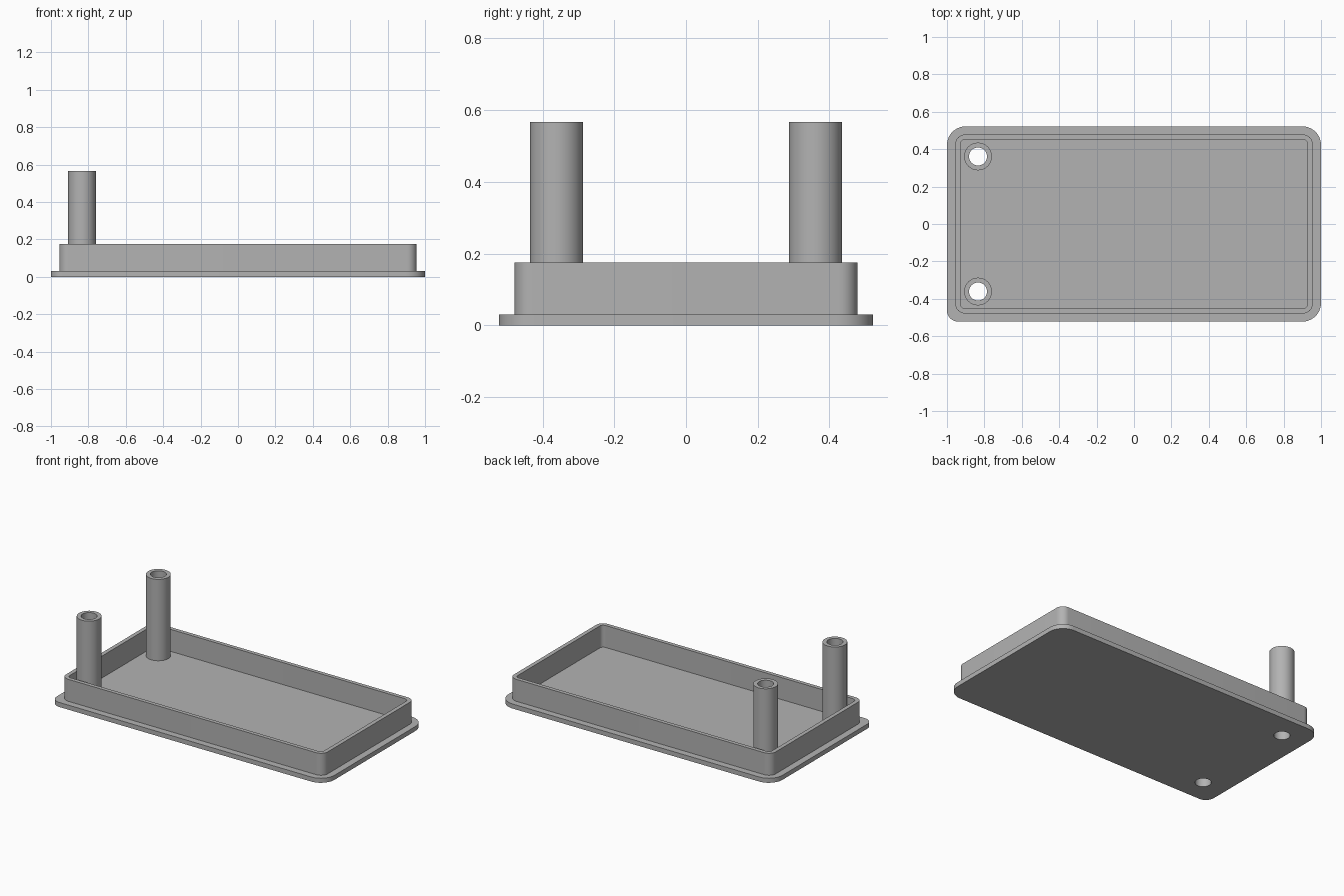
import bpy
import bmesh
import math

cube = bpy.data.objects.get("Cube")
if cube:
    bpy.data.objects.remove(cube)

grey = bpy.data.materials.new("plain grey")
grey.use_nodes = True
colour = (0.45, 0.45, 0.45, 1)
grey.diffuse_color = colour
grey.node_tree.nodes["Principled BSDF"].inputs["Base Color"].default_value = colour


def arc(x, y, radius, start, end, steps):
    """Points from start to end, in degrees, around a centre."""
    angles = [math.radians(start + (end - start) * i / steps) for i in range(steps + 1)]
    return [(x + radius * math.cos(a), y + radius * math.sin(a)) for a in angles]


def circle(x, y, radius, steps=48):
    return arc(x, y, radius, 0, 360, steps)[:-1]


def rounded_rectangle(half_x, half_y, radii):
    """Corner radii run anticlockwise from the back left corner."""
    signs = [(1, 1), (-1, 1), (-1, -1), (1, -1)]
    points = []
    for i, ((sx, sy), r) in enumerate(zip(signs, radii)):
        points += arc(sx * (half_x - r), sy * (half_y - r), r, 90 * i, 90 * i + 90, 10)
    return points


def extrude_outlines(name, outlines, bottom, top):
    """Solid from an outer outline and any holes inside it."""
    bm = bmesh.new()
    for outline in outlines:
        verts = [bm.verts.new((x, y, bottom)) for x, y in outline]
        for a, b in zip(verts, verts[1:] + verts[:1]):
            bm.edges.new((a, b))
    bmesh.ops.triangle_fill(bm, edges=bm.edges[:], use_beauty=True, normal=(0, 0, 1))
    solid = bmesh.ops.extrude_face_region(bm, geom=bm.faces[:], use_keep_orig=True)
    raised = [g for g in solid["geom"] if isinstance(g, bmesh.types.BMVert)]
    bmesh.ops.translate(bm, verts=raised, vec=(0, 0, top - bottom))
    bmesh.ops.recalc_face_normals(bm, faces=bm.faces[:])
    mesh = bpy.data.meshes.new(name)
    bm.to_mesh(mesh)
    bm.free()
    mesh.materials.append(grey)
    part = bpy.data.objects.new(name, mesh)
    bpy.context.collection.objects.link(part)
    bpy.ops.object.select_all(action="DESELECT")
    part.select_set(True)
    bpy.context.view_layer.objects.active = part
    bpy.ops.object.shade_smooth_by_angle(angle=math.radians(30))


post_x, post_y = -0.834, 0.361
post_radius, bore_radius = 0.074, 0.048
floor_height, rim_height, post_height = 0.03, 0.175, 0.567
bores = [circle(post_x, side * post_y, bore_radius) for side in (1, -1)]

# Base plate with one tighter corner and two through holes
plate = rounded_rectangle(1, 0.522, (0.1, 0.1, 0.06, 0.1))
extrude_outlines("base_plate", [plate] + bores, 0, floor_height)

# Raised rim, set in from the plate edge
rim_outer = rounded_rectangle(0.955, 0.478, [0.05] * 4)
rim_inner = rounded_rectangle(0.928, 0.452, [0.025] * 4)
extrude_outlines("rim_wall", [rim_outer, rim_inner], floor_height, rim_height)

# Hollow posts over the holes
for label, side, bore in zip(("back", "front"), (1, -1), bores):
    outer = circle(post_x, side * post_y, post_radius)
    extrude_outlines(label + "_post", [outer, bore], floor_height, post_height)
